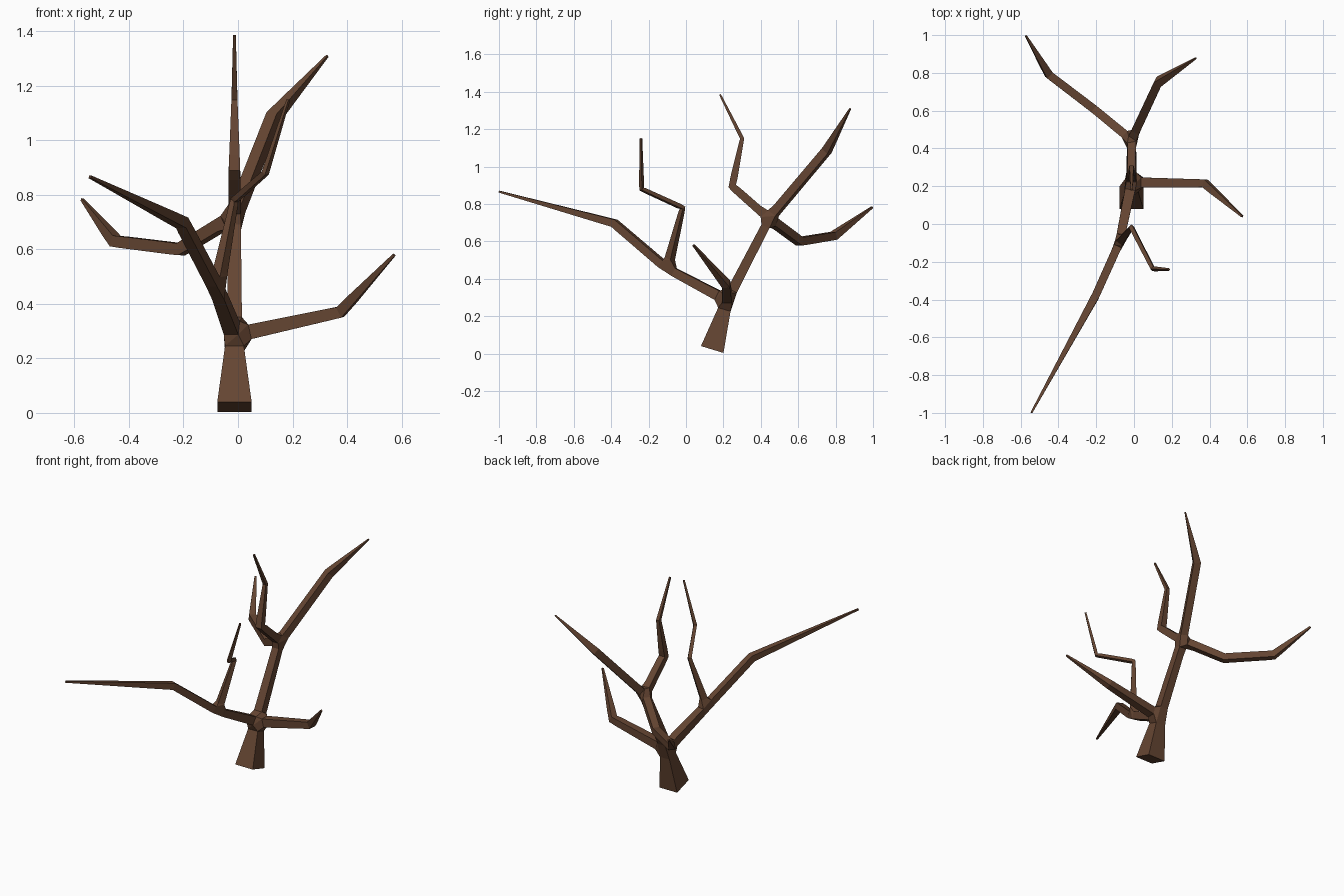
import bpy

if "Cube" in bpy.data.objects:
    bpy.data.objects.remove(bpy.data.objects["Cube"])

bark = bpy.data.materials.new("bark")
bark.diffuse_color = (0.13, 0.06, 0.032, 1)
bark.use_nodes = True
bark.node_tree.nodes["Principled BSDF"].inputs["Base Color"].default_value = bark.diffuse_color

verts, edges, radii = [], [], []


def limb(parent, *points):
    """Grow a chain of (x, y, z, radius) points from a parent; return the point indices."""
    ids = []
    for x, y, z, r in points:
        verts.append((x, y, z))
        radii.append(r)
        new = len(verts) - 1
        if parent is not None:
            edges.append((parent, new))
        parent = new
        ids.append(new)
    return ids


# Trunk: flared foot, lower fork, upper fork
foot, low_fork, high_fork = limb(None, (-0.013, 0.14, 0.022, 0.063),
                                 (-0.013, 0.22, 0.285, 0.028),
                                 (-0.013, 0.445, 0.72, 0.023))

# Low branch to the right
limb(low_fork, (0.375, 0.215, 0.37, 0.021), (0.573, 0.04, 0.58, 0.005))

# Long front branch, with a thin upright twig
front = limb(low_fork, (-0.078, -0.10, 0.455, 0.022),
             (-0.205, -0.383, 0.697, 0.021), (-0.543, -0.999, 0.866, 0.005))
limb(front[0], (-0.013, -0.018, 0.78, 0.011), (0.1, -0.237, 0.88, 0.01),
     (0.185, -0.241, 1.15, 0.005))

# Back right, back left and top branches from the upper fork
limb(high_fork, (0.13, 0.752, 1.085, 0.022), (0.328, 0.878, 1.31, 0.004))
limb(high_fork, (-0.21, 0.607, 0.6, 0.022), (-0.45, 0.79, 0.63, 0.021),
     (-0.572, 0.996, 0.783, 0.005))
limb(high_fork, (-0.013, 0.247, 0.895, 0.021), (-0.013, 0.3, 1.15, 0.011),
     (-0.013, 0.182, 1.385, 0.005))

# Skin the skeleton into square-section wood
mesh = bpy.data.meshes.new("bare_tree")
mesh.from_pydata(verts, edges, [])
tree = bpy.data.objects.new("bare_tree", mesh)
bpy.context.collection.objects.link(tree)
mesh.materials.append(bark)
skin = tree.modifiers.new("wood", 'SKIN')
skin.use_smooth_shade = False
for i, r in enumerate(radii):
    node = mesh.skin_vertices[0].data[i]
    node.radius = (r, r)
    node.use_root = (i == foot)
